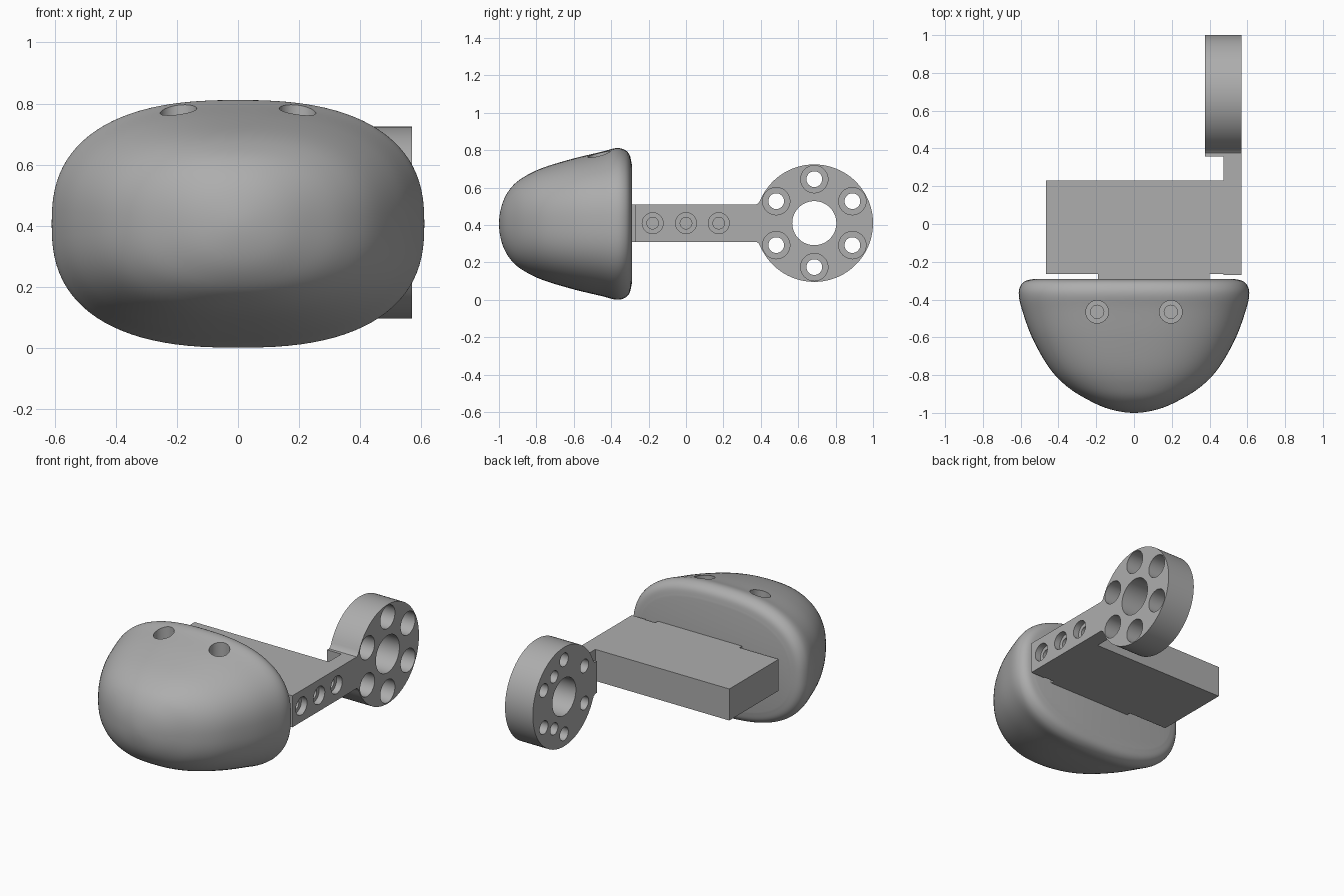
import bpy, bmesh, math
from mathutils import Matrix, Vector

if "Cube" in bpy.data.objects:
    bpy.data.objects.remove(bpy.data.objects["Cube"])

GREY = (0.42, 0.42, 0.42, 1)
grey = bpy.data.materials.new("plain grey")
grey.use_nodes = True
grey.diffuse_color = GREY
grey.node_tree.nodes["Principled BSDF"].inputs["Base Color"].default_value = GREY

MID = 0.41                       # height of the main axis
HUB_Y, HUB_R = 0.686, 0.314      # hub ring centre and radius
X_IN, X_PLATE, X_OUT = 0.375, 0.475, 0.57


def add_object(name, bm):
    bmesh.ops.recalc_face_normals(bm, faces=bm.faces)
    mesh = bpy.data.meshes.new(name)
    bm.to_mesh(mesh)
    bm.free()
    mesh.materials.append(grey)
    obj = bpy.data.objects.new(name, mesh)
    bpy.context.collection.objects.link(obj)
    return obj


def box(name, low, high):
    low, high = Vector(low), Vector(high)
    bm = bmesh.new()
    bmesh.ops.create_cube(bm, size=1)
    for v in bm.verts:
        v.co = (low + high) / 2 + v.co * (high - low)
    return add_object(name, bm)


def cylinder(start, end, radius):
    start, end = Vector(start), Vector(end)
    axis = end - start
    turn = axis.to_track_quat('Z', 'Y').to_matrix().to_4x4()
    bm = bmesh.new()
    bmesh.ops.create_cone(bm, cap_ends=True, segments=40, radius1=radius, radius2=radius,
                          depth=axis.length, matrix=Matrix.Translation((start + end) / 2) @ turn)
    return add_object("cutter", bm)


def combine(obj, tools, operation):
    """Apply one boolean per tool, then drop the tool."""
    bpy.context.view_layer.objects.active = obj
    for tool in tools:
        mod = obj.modifiers.new("cut", 'BOOLEAN')
        mod.operation, mod.solver, mod.object = operation, 'EXACT', tool
        bpy.ops.object.modifier_apply(modifier=mod.name)
        bpy.data.objects.remove(tool)


def smooth(obj, degrees):
    bpy.ops.object.select_all(action='DESELECT')
    obj.select_set(True)
    bpy.context.view_layer.objects.active = obj
    bpy.ops.object.shade_smooth_by_angle(angle=math.radians(degrees))


# Rounded head: superellipse rings (y, half width, half height) along a smooth spline
STATIONS = [(-1, 0, 0), (-0.98, 0.13, 0.115), (-0.93, 0.245, 0.2), (-0.86, 0.355, 0.255),
            (-0.76, 0.45, 0.302), (-0.6, 0.54, 0.35), (-0.45, 0.594, 0.386),
            (-0.375, 0.61, 0.405), (-0.33, 0.602, 0.397), (-0.302, 0.575, 0.37),
            (-0.29, 0.525, 0.32)]


def spline(points, steps):
    first, second = points[0], points[1]
    pts = [Vector((second[0], -second[1], -second[2]))] + [Vector(p) for p in points]
    pts.append(2 * pts[-1] - pts[-2])
    out = []
    for a, b, c, d in zip(pts, pts[1:], pts[2:], pts[3:]):
        for i in range(steps):
            t = i / steps
            out.append(b + (c - a) * t / 2 + (2 * a - 5 * b + 4 * c - d) * t * t / 2
                       + (3 * b - a - 3 * c + d) * t ** 3 / 2)
    return out + [pts[-2]]


def head_shell():
    bm = bmesh.new()
    count, rings = 96, []
    for y, w, h in spline(STATIONS, 5)[1:]:
        power = 2 / (2.1 + 0.4 * min(1, w / 0.5))
        ring = []
        for i in range(count):
            c, s = math.cos(math.tau * i / count), math.sin(math.tau * i / count)
            ring.append(bm.verts.new((w * math.copysign(abs(c) ** power, c), y,
                                      0.406 + h * math.copysign(abs(s) ** power, s))))
        rings.append(ring)
    for a, b in zip(rings, rings[1:]):
        for i in range(count):
            j = (i + 1) % count
            bm.faces.new((a[i], a[j], b[j], b[i]))
    tip = bm.verts.new((0, -1, 0.406))
    for i in range(count):
        bm.faces.new((tip, rings[0][(i + 1) % count], rings[0][i]))
    bm.faces.new(rings[-1])
    return add_object("rounded_head", bm)


head = head_shell()
# Two stepped screw holes in the top of the head
for side in (-1, 1):
    x, y = side * 0.195, -0.465
    combine(head, [cylinder((x, y, 0.7), (x, y, 0.9), 0.06),
                   cylinder((x, y, 0.6), (x, y, 0.8), 0.035)], 'DIFFERENCE')
smooth(head, 35)

# Crossbar block and the short neck joining it to the head
box("crossbar_block", (-0.465, -0.265, 0.31), (X_PLATE, 0.23, 0.51))
box("neck", (-0.19, -0.292, 0.31), (0.4, -0.265, 0.51))


# Side arm and hub: a bar outline flaring into a circle, extruded along x
def arm_prism(name, y_start, x0, x1):
    half, gap, steps = 0.1, math.asin(0.13 / HUB_R), 72
    outline = [(y_start, MID + half), (y_start, MID - half), (0.376, MID - half),
               (0.39, MID - half - 0.01)]
    for i in range(steps + 1):
        a = math.pi + gap + (math.tau - 2 * gap) * i / steps
        outline.append((HUB_Y + HUB_R * math.cos(a), MID + HUB_R * math.sin(a)))
    outline += [(0.39, MID + half + 0.01), (0.376, MID + half)]
    bm = bmesh.new()
    face = bm.faces.new([bm.verts.new((x0, y, z)) for y, z in outline])
    extruded = bmesh.ops.extrude_face_region(bm, geom=[face])["geom"]
    moved = [v for v in extruded if isinstance(v, bmesh.types.BMVert)]
    bmesh.ops.translate(bm, verts=moved, vec=(x1 - x0, 0, 0))
    return add_object(name, bm)


arm = arm_prism("side_arm", -0.27, X_PLATE, X_OUT)
combine(arm, [arm_prism("hub", 0.357, X_IN, X_PLATE)], 'UNION')


def bore(y, z, radius, x0, x1):
    return cylinder((x0, y, z), (x1, y, z), radius)


cuts = [bore(HUB_Y, MID, 0.118, 0.3, 0.7)]
# Six stepped bolt holes around the hub
for k in range(6):
    a = math.radians(90 + 60 * k)
    y, z = HUB_Y + 0.235 * math.cos(a), MID + 0.235 * math.sin(a)
    cuts += [bore(y, z, 0.073, 0.45, 0.7), bore(y, z, 0.042, 0.3, 0.5)]
# Two small blind holes on the inner hub face
for side in (-1, 1):
    cuts.append(bore(HUB_Y + 0.1, MID + side * 0.165, 0.038, 0.3, 0.47))
# Three stepped screw holes along the arm
for y in (-0.178, 0, 0.175):
    cuts += [bore(y, MID, 0.056, 0.53, 0.7), bore(y, MID, 0.031, 0.49, 0.6)]
combine(arm, cuts, 'DIFFERENCE')
smooth(arm, 30)
